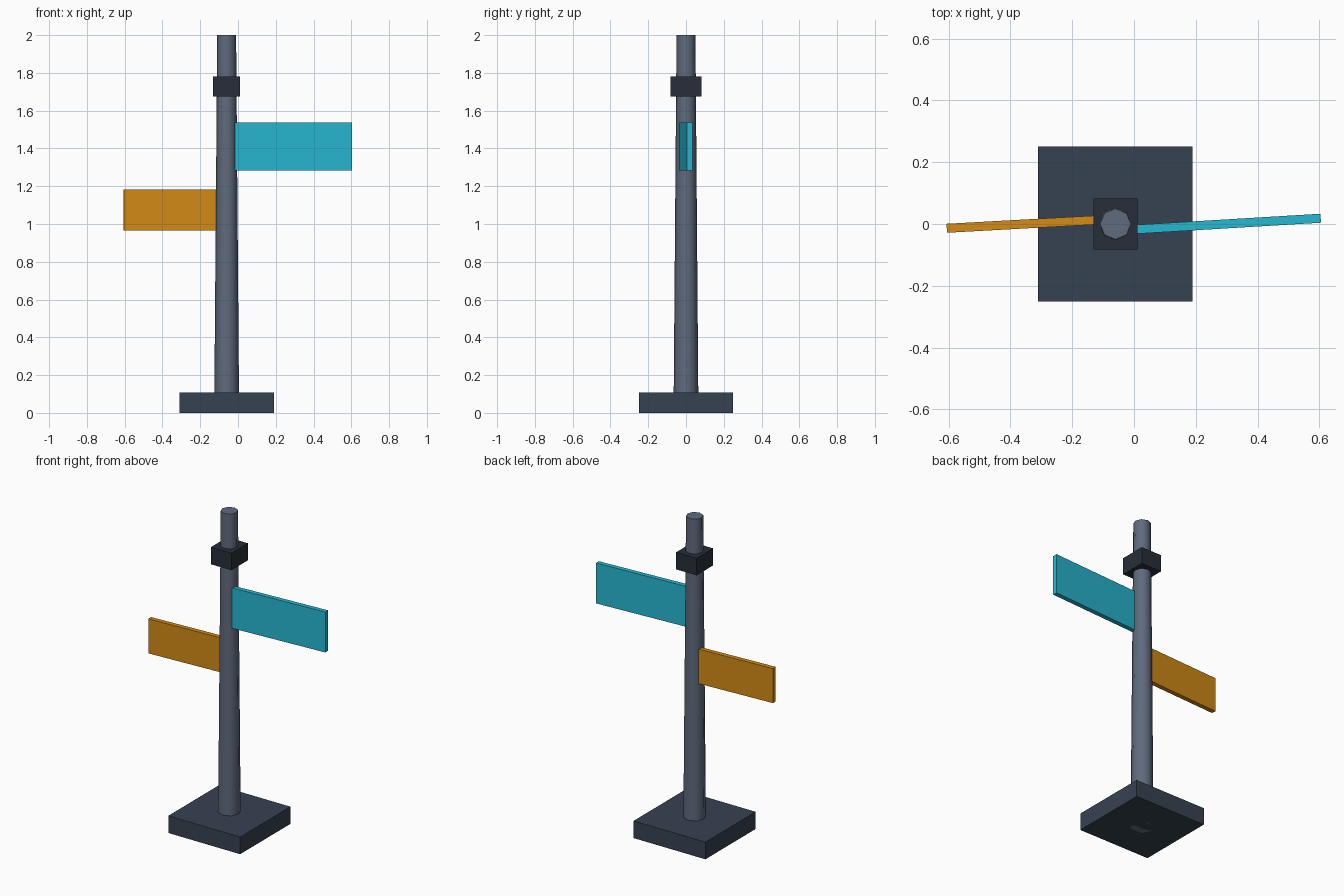
import bpy, math

if "Cube" in bpy.data.objects:
    bpy.data.objects.remove(bpy.data.objects["Cube"])

CX = -0.06  # pole axis


def material(name, rgb):
    m = bpy.data.materials.new(name)
    m.diffuse_color = (*rgb, 1)
    m.use_nodes = True
    m.node_tree.nodes["Principled BSDF"].inputs["Base Color"].default_value = m.diffuse_color
    return m


slate = material("slate", (0.037, 0.054, 0.082))
dark = material("dark_slate", (0.02, 0.027, 0.04))
steel = material("steel", (0.115, 0.145, 0.205))
cyan = material("cyan", (0.02, 0.48, 0.64))
orange = material("orange", (0.65, 0.26, 0.008))


def box(name, centre, size, mat, turn=0.0):
    bpy.ops.mesh.primitive_cube_add(size=1, location=centre)
    ob = bpy.context.object
    ob.name = name
    ob.scale = size
    bpy.ops.object.transform_apply(location=False, rotation=False, scale=True)
    ob.rotation_euler.z = turn
    ob.data.materials.append(mat)
    return ob


# Base plate and collar
box("base_plate", (CX, 0, 0.054), (0.5, 0.5, 0.108), slate)
box("collar", (CX, 0, 1.728), (0.143, 0.165, 0.107), dark)

# Tapered eight-sided pole, smooth around the sides
bpy.ops.mesh.primitive_cone_add(vertices=8, radius1=0.066, radius2=0.05,
                                depth=2.0, location=(CX, 0, 1.0))
pole = bpy.context.object
pole.name = "pole"
pole.data.materials.append(steel)
bpy.ops.object.shade_smooth_by_angle(angle=math.radians(60))

# Two sign boards, each turned slightly about its own centre
box("upper_sign", (0.293, 0, 1.41), (0.623, 0.029, 0.254), cyan, 0.06)
box("lower_sign", (-0.355, 0, 1.075), (0.502, 0.029, 0.217), orange, 0.055)
